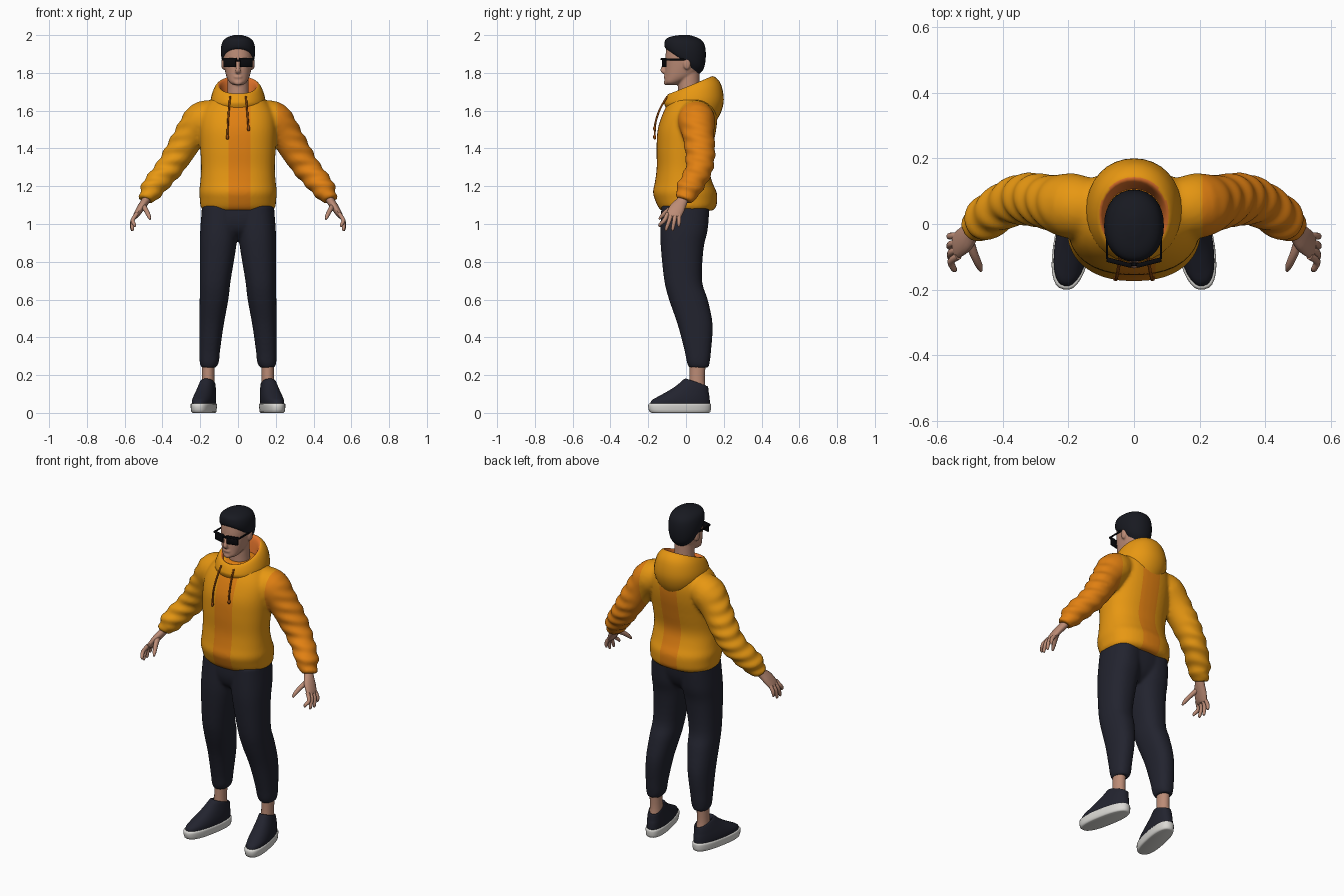
import bpy, bmesh, math
from mathutils import Vector, Matrix

if "Cube" in bpy.data.objects:
    bpy.data.objects.remove(bpy.data.objects["Cube"])


def material(name, rgb):
    m = bpy.data.materials.new(name)
    m.diffuse_color = (*rgb, 1)
    m.use_nodes = True
    m.node_tree.nodes["Principled BSDF"].inputs["Base Color"].default_value = m.diffuse_color
    return m


YELLOW = material("amber cloth", (0.80, 0.31, 0.006))
ORANGE = material("orange cloth", (0.75, 0.215, 0.006))
LINING = material("hood lining", (0.75, 0.17, 0.025))
CORD = material("brown cord", (0.30, 0.07, 0.005))
NAVY = material("navy cloth", (0.016, 0.017, 0.028))
HAIR = material("black hair", (0.009, 0.010, 0.015))
BLACK = material("black plastic", (0.003, 0.003, 0.004))
SKIN = material("skin", (0.50, 0.26, 0.18))
WHITE = material("off white rubber", (0.70, 0.69, 0.66))


def smooth_path(pts, k):
    """Catmull-Rom interpolation of tuples of any length."""
    out = []
    for i in range(len(pts) - 1):
        a, b = pts[max(i - 1, 0)], pts[i]
        c, d = pts[i + 1], pts[min(i + 2, len(pts) - 1)]
        for j in range(k):
            t = j / k
            out.append(tuple(0.5 * (2 * q + (r - p) * t + (2 * p - 5 * q + 4 * r - s) * t * t
                                    + (3 * q - p - 3 * r + s) * t ** 3)
                             for p, q, r, s in zip(a, b, c, d)))
    return out + [pts[-1]]


def skin_rings(bm, rings):
    vs = [[bm.verts.new(p) for p in ring] for ring in rings]
    n = len(vs[0])
    for a, b in zip(vs, vs[1:]):
        for i in range(n):
            bm.faces.new((a[i], a[(i + 1) % n], b[(i + 1) % n], b[i]))
    bm.faces.new(vs[0])
    bm.faces.new(vs[-1])


def stack(bm, spec, sides=(1,), n=32, k=4, p=2.3, turn=None):
    """Horizontal rings: (cx, y_front, y_back, z_front, z_back, half width)."""
    for s in sides:
        rings = []
        for cx, y0, y1, z0, z1, rx in smooth_path(spec, k):
            ring = []
            for i in range(n):
                a = 2 * math.pi * i / n
                c, d = math.cos(a), math.sin(a)
                c = math.copysign(abs(c) ** (2 / p), c)
                d = math.copysign(abs(d) ** (2 / p), d)
                q = Vector((cx + rx * c, (y0 + y1) / 2 + (y1 - y0) / 2 * d,
                            (z0 + z1) / 2 + (z1 - z0) / 2 * d))
                if turn:
                    q = turn @ q
                ring.append((q.x * s, q.y, q.z))
            rings.append(ring)
        skin_rings(bm, rings)


def level(cx, rows):
    """Rows of (z, y_front, y_back, half width) as level rings."""
    return [(cx, y0, y1, z, z, r) for z, y0, y1, r in rows]


def tube(bm, spec, sides=(1, -1), n=12, k=4):
    """Rings across a path: (x, y, z, radius along y, other radius)."""
    for s in sides:
        pts = smooth_path(spec, k)
        rings = []
        for i, (x, y, z, ra, rb) in enumerate(pts):
            t = (Vector(pts[min(i + 1, len(pts) - 1)][:3]) - Vector(pts[max(i - 1, 0)][:3])).normalized()
            u = Vector((0, 1, 0))
            u = (u - t * u.dot(t)).normalized()
            v = t.cross(u)
            ring = []
            for j in range(n):
                a = 2 * math.pi * j / n
                q = Vector((x, y, z)) + u * ra * math.cos(a) + v * rb * math.sin(a)
                ring.append((q.x * s, q.y, q.z))
            rings.append(ring)
        skin_rings(bm, rings)


def blob(bm, loc, size, sides=(1,)):
    for s in sides:
        bmesh.ops.create_uvsphere(bm, u_segments=16, v_segments=10, radius=1, matrix=Matrix.Translation(
            (loc[0] * s, loc[1], loc[2])) @ Matrix.Diagonal((*size, 1)))


def box(bm, loc, size, rot=0):
    bmesh.ops.create_cube(bm, size=1, matrix=Matrix.Translation(loc) @ Matrix.Rotation(rot, 4, 'Z')
                          @ Matrix.Diagonal((*size, 1)))


def finish(bm, name, mats, voxel=0, relax=4, fold=None, cuts=(), rule=None):
    """Turn the bmesh into an object, optionally fused, folded, cut and coloured."""
    bmesh.ops.recalc_face_normals(bm, faces=bm.faces)
    me = bpy.data.meshes.new(name)
    bm.to_mesh(me)
    ob = bpy.data.objects.new(name, me)
    bpy.context.collection.objects.link(ob)
    bpy.ops.object.select_all(action='DESELECT')
    bpy.context.view_layer.objects.active = ob
    ob.select_set(True)
    if voxel:
        mod = ob.modifiers.new("fuse", 'REMESH')
        mod.mode, mod.voxel_size = 'VOXEL', voxel
        bpy.ops.object.modifier_apply(modifier=mod.name)
    me = ob.data
    me.materials.clear()
    for m in mats:
        me.materials.append(m)
    bm.clear()
    bm.from_mesh(me)
    if voxel:
        for _ in range(relax):
            bmesh.ops.smooth_vert(bm, verts=bm.verts, factor=0.5, use_axis_x=True, use_axis_y=True, use_axis_z=True)
    if fold:
        bm.normal_update()
        for v in bm.verts:
            v.co += v.normal * fold(v.co)
    for x in cuts:
        bmesh.ops.bisect_plane(bm, geom=bm.verts[:] + bm.edges[:] + bm.faces[:], plane_co=(x, 0, 0), plane_no=(1, 0, 0))
    for f in bm.faces:
        f.material_index = rule(f.calc_center_median()) if rule else 0
    bm.to_mesh(me)
    bm.free()
    bpy.ops.object.shade_smooth_by_angle(angle=math.radians(50))
    return ob


BOTH = (1, -1)

# Hoodie body and sleeves, fused, with orange panel and orange left sleeve
bm = bmesh.new()
stack(bm, level(0, [(1.07, -.13, .14, .18), (1.09, -.148, .16, .198), (1.13, -.165, .165, .202),
                    (1.17, -.175, .162, .206), (1.22, -.165, .14, .2), (1.3, -.155, .122, .195),
                    (1.4, -.156, .14, .2), (1.5, -.15, .16, .204), (1.58, -.125, .166, .195),
                    (1.64, -.095, .155, .16), (1.69, -.06, .12, .10)]), n=40)
tube(bm, [(.12, .05, 1.58, .085, .08), (.19, .055, 1.55, .1, .098), (.25, .065, 1.475, .085, .085),
          (.31, .075, 1.38, .08, .078), (.365, .07, 1.295, .073, .07), (.42, .04, 1.23, .068, .065),
          (.46, .01, 1.178, .066, .06), (.475, 0, 1.152, .052, .047), (.488, -.012, 1.125, .045, .042)], n=24)
finish(bm, "hoodie", [YELLOW, ORANGE], .009,
       fold=lambda c: .0035 * math.sin(c.z * 95 + c.y * 25) * min(1, max(0, (abs(c.x) - .24) * 12)),
       cuts=(-.05, .065, .208), rule=lambda c: int(-.05 < c.x < .065 or c.x > .208))

# Hood draped behind the neck, rim folded into the lining
bm = bmesh.new()
stack(bm, [(0, -.10, .15, 1.60, 1.53, .11), (0, -.115, .185, 1.635, 1.59, .14), (0, -.112, .20, 1.655, 1.66, .145),
           (0, -.10, .185, 1.68, 1.74, .13), (0, -.088, .15, 1.69, 1.78, .11), (0, -.075, .125, 1.68, 1.768, .094),
           (0, -.062, .105, 1.63, 1.68, .08)], p=2.1)
finish(bm, "hood", [YELLOW, LINING],
       rule=lambda c: int(c.z > 1.6 and (c.x / .104) ** 2 + ((c.y - .028) / .114) ** 2 < 1))

# Drawstrings with knotted ends
bm = bmesh.new()
for s, end in ((-1, 1.46), (1, 1.505)):
    tube(bm, [(.042, -.10, 1.675, .005, .005), (.048, -.137, 1.61, .005, .005),
              (.053, -.161, 1.54, .005, .005), (.056, -.166, end, .005, .005)], sides=(s,), n=8)
    blob(bm, (s * .056, -.166, end), (.008, .008, .014))
finish(bm, "drawstrings", [CORD])

# Trousers
bm = bmesh.new()
legs = [(.155, .24, .015, .12, .04), (.152, .27, .004, .126, .051), (.150, .33, -.008, .133, .055),
        (.140, .47, -.045, .141, .065), (.127, .6, -.09, .115, .076), (.12, .7, -.115, .085, .081),
        (.106, .87, -.133, .093, .095), (.10, .97, -.136, .115, .1), (.095, 1.1, -.13, .125, .095)]
stack(bm, [(x, y0, y1, z, z, r) for x, z, y0, y1, r in legs], BOTH)
stack(bm, level(0, [(.92, -.06, .05, .04), (.96, -.11, .09, .13), (1.02, -.13, .115, .19), (1.1, -.13, .125, .188)]))
finish(bm, "trousers", [NAVY], .008)

# Ankles
bm = bmesh.new()
stack(bm, level(.158, [(.10, .01, .11, .038), (.17, .018, .10, .033), (.28, .02, .105, .034)]), BOTH, n=20, p=2)
finish(bm, "ankles", [SKIN])

# Shoes, toes turned out
pivot = Vector((.162, .05, 0))
toe_out = Matrix.Translation(pivot) @ Matrix.Rotation(math.radians(11), 4, 'Z') @ Matrix.Translation(-pivot)
bm = bmesh.new()
stack(bm, level(.165, [(0, -.185, .12, .048), (.006, -.198, .13, .055), (.03, -.205, .133, .058),
                       (.046, -.203, .132, .058), (.05, -.197, .126, .053)]), BOTH, turn=toe_out, p=2.5, k=2)
finish(bm, "shoe_soles", [WHITE])
bm = bmesh.new()
stack(bm, [(.165, -.195, .126, .035, .035, .053), (.165, -.188, .127, .065, .06, .055),
           (.164, -.145, .125, .09, .085, .053), (.163, -.09, .122, .12, .1, .049),
           (.162, -.045, .12, .15, .118, .044), (.16, -.012, .117, .178, .138, .038),
           (.16, .004, .108, .178, .138, .032), (.16, .012, .1, .15, .125, .028)], BOTH, turn=toe_out)
finish(bm, "shoe_uppers", [NAVY])

# Head, neck, nose, lips and ears
bm = bmesh.new()
stack(bm, level(0, [(1.736, -.10, -.05, .025), (1.75, -.113, -.02, .045), (1.78, -.112, .04, .061),
                    (1.82, -.111, .075, .071), (1.86, -.110, .088, .077), (1.90, -.108, .09, .079),
                    (1.95, -.098, .085, .073), (1.985, -.06, .055, .045)]), p=2.2)
stack(bm, level(0, [(1.6, -.05, .085, .07), (1.68, -.042, .075, .058), (1.82, -.045, .07, .055)]), p=2)
tube(bm, [(0, -.106, 1.868, .008, .008), (0, -.118, 1.835, .011, .01), (0, -.124, 1.812, .012, .015),
          (0, -.112, 1.802, .01, .014)], sides=(1,))
blob(bm, (0, -.110, 1.779), (.024, .009, .009))
blob(bm, (0, -.106, 1.748), (.022, .012, .014))
blob(bm, (.079, .005, 1.848), (.01, .02, .032), BOTH)
finish(bm, "head", [SKIN], .005, relax=3)

# Hands
bm = bmesh.new()
tube(bm, [(.47, 0, 1.16, .03, .024), (.49, -.02, 1.122, .03, .022), (.515, -.046, 1.085, .041, .02),
          (.54, -.066, 1.045, .04, .015), (.545, -.068, 1.035, .034, .008)], n=16)
for y, tip_y, tip_x, tip_z in ((-.098, -.138, .546, .985), (-.077, -.104, .557, .964),
                               (-.056, -.070, .56, .964), (-.036, -.038, .56, .985)):
    tube(bm, [(.535, y, 1.055, .011, .011), (.558, (y * .6 + tip_y * .4), 1.02, .011, .011),
              (tip_x + .002, tip_y, tip_z + .012, .009, .009), (tip_x, tip_y, tip_z, .004, .004)], n=10, k=3)
tube(bm, [(.505, -.045, 1.10, .016, .016), (.488, -.09, 1.075, .014, .013),
          (.473, -.125, 1.045, .011, .011), (.466, -.142, 1.025, .005, .005)], n=10)
finish(bm, "hands", [SKIN])

# Short hair cap
bm = bmesh.new()
stack(bm, [(0, -.103, .07, 1.925, 1.795, .075), (0, -.112, .095, 1.935, 1.825, .087),
           (0, -.114, .105, 1.955, 1.89, .091), (0, -.107, .098, 1.978, 1.95, .082),
           (0, -.08, .07, 1.992, 1.982, .058), (0, -.035, .02, 2.0, 2.0, .02)], p=2.15)
finish(bm, "hair", [HAIR])

# Sunglasses
bm = bmesh.new()
for s in BOTH:
    box(bm, (s * .044, -.116, 1.853), (.066, .01, .046), s * math.radians(14))
    box(bm, (s * .045, -.118, 1.873), (.078, .014, .012), s * math.radians(14))
    box(bm, (s * .082, -.05, 1.872), (.006, .115, .011))
box(bm, (0, -.123, 1.866), (.03, .01, .01))
bmesh.ops.bevel(bm, geom=bm.edges[:], offset=.002, segments=1, affect='EDGES')
finish(bm, "sunglasses", [BLACK])
